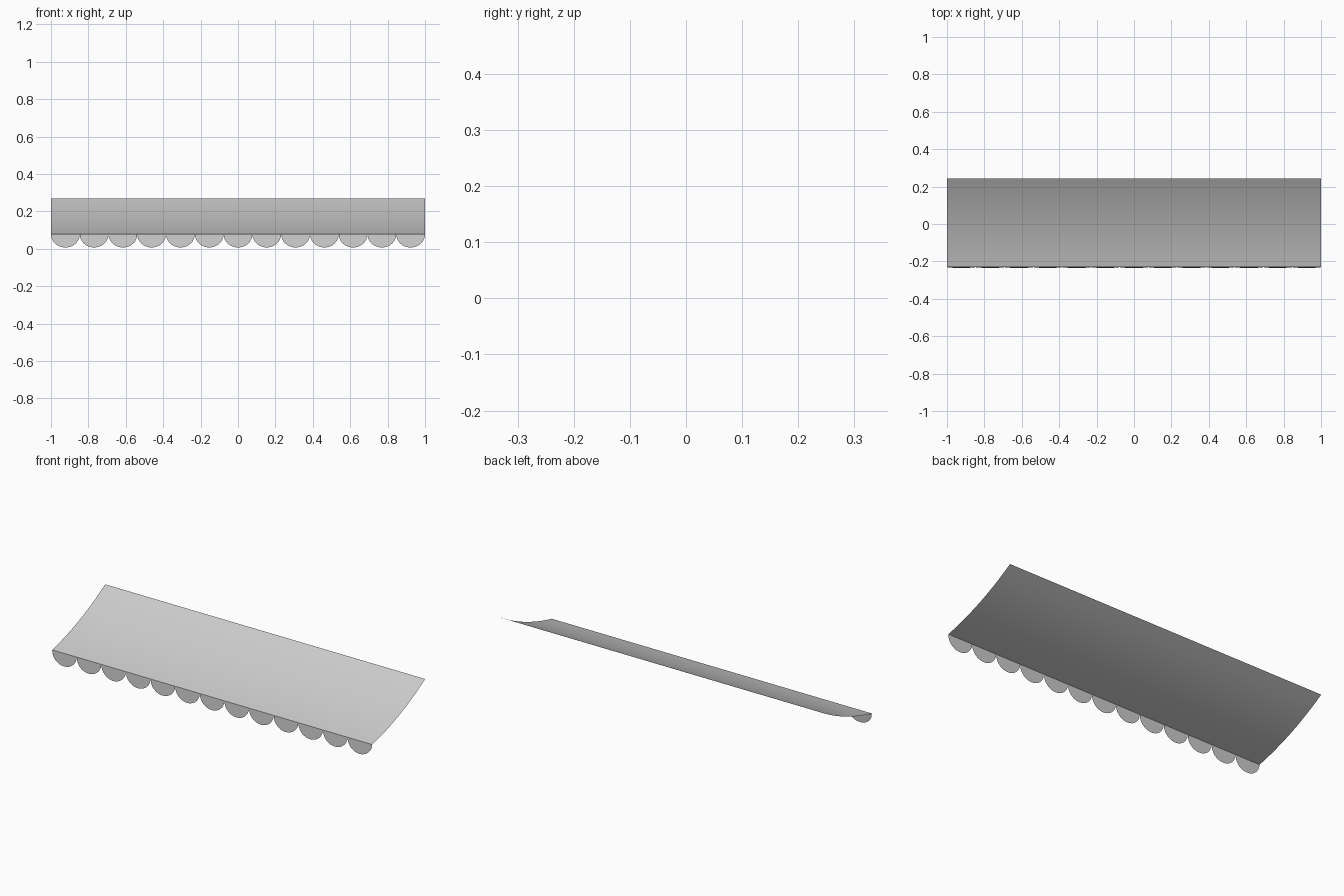
import bpy, bmesh, math

if "Cube" in bpy.data.objects:
    bpy.data.objects.remove(bpy.data.objects["Cube"])

HALF = 1.0
BACK = (0.242, 0.268)      # top rear edge (y, z)
FRONT = (-0.230, 0.078)    # lower front edge (y, z)
SAG = 0.021
SCALLOPS = 13
DROP, TILT = 0.071, 0.005


def make_object(name, bm):
    mesh = bpy.data.meshes.new(name)
    bm.to_mesh(mesh)
    bm.free()
    obj = bpy.data.objects.new(name, mesh)
    bpy.context.collection.objects.link(obj)
    for p in mesh.polygons:
        p.use_smooth = True
    return obj


# Sagging canopy sheet: one profile swept across the width
bm = bmesh.new()
dy, dz = BACK[0] - FRONT[0], BACK[1] - FRONT[1]
length = math.hypot(dy, dz)
rows = []
for i in range(13):
    t = i / 12
    s = SAG * 4 * t * (1 - t)
    y = FRONT[0] + dy * t + s * dz / length
    z = FRONT[1] + dz * t - s * dy / length
    rows.append([bm.verts.new((x, y, z)) for x in (-HALF, HALF)])
for a, b in zip(rows, rows[1:]):
    bm.faces.new((a[0], a[1], b[1], b[0]))
make_object("awning_canopy", bm)

# Scalloped valance hanging from the front edge
bm = bmesh.new()
r = HALF / SCALLOPS
for k in range(SCALLOPS):
    cx = -HALF + r * (2 * k + 1)
    verts = []
    for i in range(17):
        a = math.pi + math.pi * i / 16
        d = -math.sin(a)
        verts.append(bm.verts.new((cx + r * math.cos(a),
                                   FRONT[0] - TILT * d,
                                   FRONT[1] - DROP * d)))
    bm.faces.new(verts)
make_object("scalloped_valance", bm)
